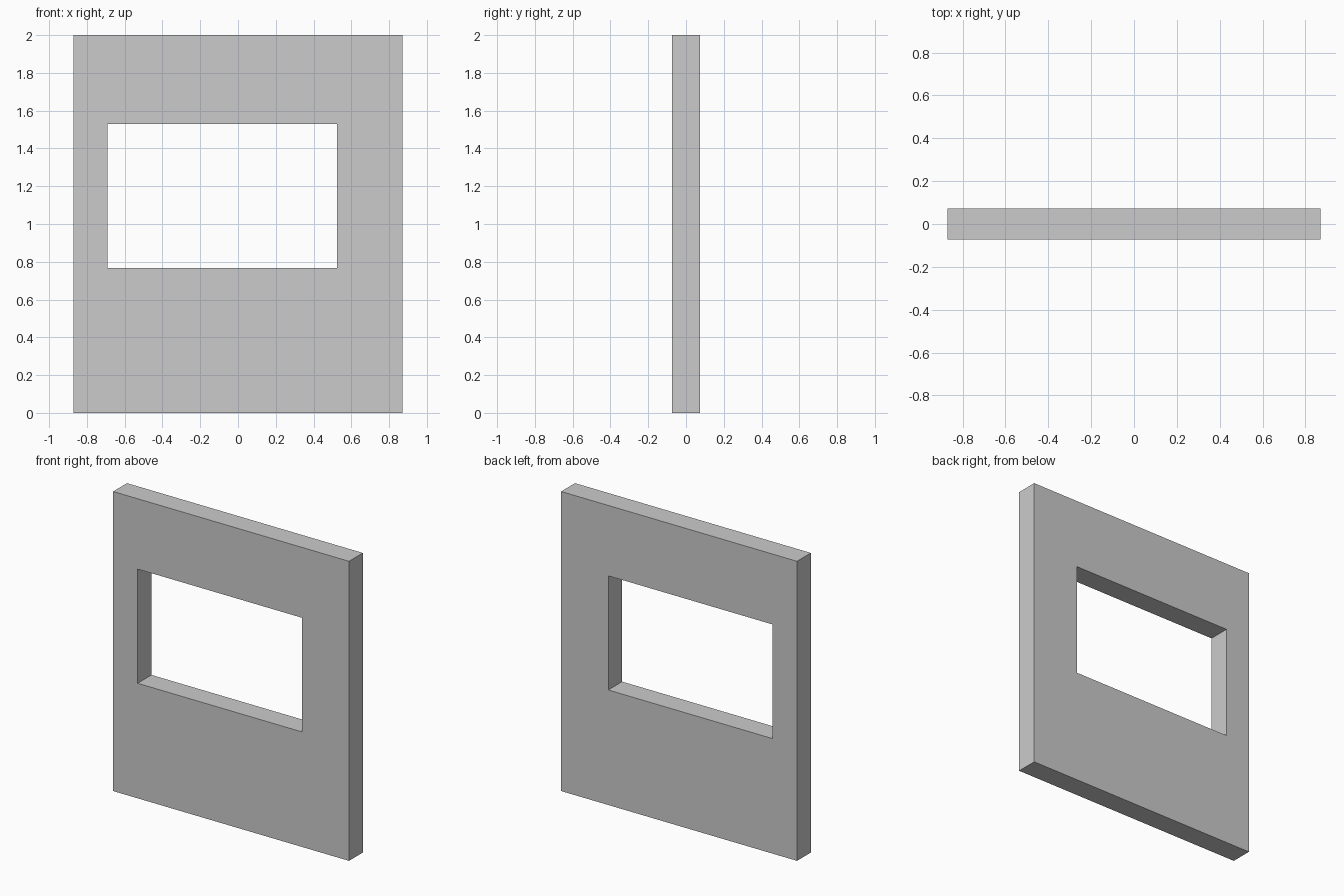
import bpy, bmesh

if "Cube" in bpy.data.objects:
    bpy.data.objects.remove(bpy.data.objects["Cube"])

HALF_T = 0.073  # half the wall thickness


def rect(x0, x1, z0, z1):
    return [(x0, z0), (x1, z0), (x1, z1), (x0, z1)]


# Wall panel with an off-centre window opening
outer = rect(-0.871, 0.871, 0.0, 2.0)
opening = rect(-0.69, 0.523, 0.768, 1.53)

bm = bmesh.new()
loops = [[bm.verts.new((x, -HALF_T, z)) for x, z in r] for r in (outer, opening)]

# Front face as a ring of quads around the opening
for i in range(4):
    j = (i + 1) % 4
    bm.faces.new((loops[0][i], loops[0][j], loops[1][j], loops[1][i]))

# Extrude the ring through the wall thickness
res = bmesh.ops.extrude_face_region(bm, geom=bm.faces[:], use_keep_orig=True)
moved = [v for v in res["geom"] if isinstance(v, bmesh.types.BMVert)]
bmesh.ops.translate(bm, verts=moved, vec=(0, 2 * HALF_T, 0))
bmesh.ops.recalc_face_normals(bm, faces=bm.faces[:])

mesh = bpy.data.meshes.new("wall_with_window_opening")
bm.to_mesh(mesh)
bm.free()
wall = bpy.data.objects.new("wall_with_window_opening", mesh)
bpy.context.collection.objects.link(wall)
